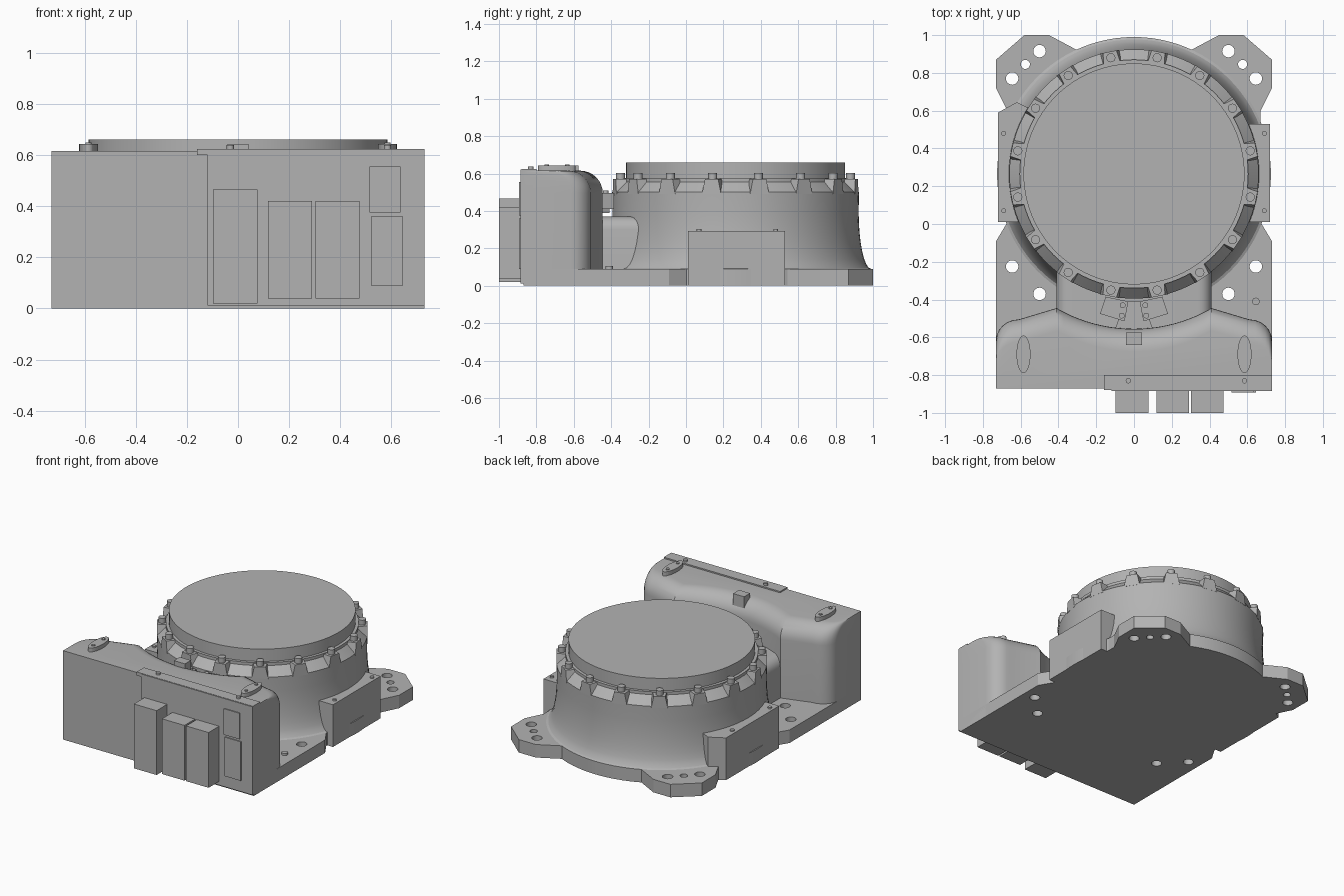
import bpy
import bmesh
from math import pi, sin, cos, radians
from mathutils import Matrix, Vector

if "Cube" in bpy.data.objects:
    bpy.data.objects.remove(bpy.data.objects["Cube"])

grey = bpy.data.materials.new("machine_grey")
grey.use_nodes = True
grey.diffuse_color = (0.45, 0.45, 0.45, 1)
grey.node_tree.nodes["Principled BSDF"].inputs["Base Color"].default_value = (0.45, 0.45, 0.45, 1)

CY = 0.265  # centre of the drum along y


def finish(name, bm, smooth=None):
    bmesh.ops.recalc_face_normals(bm, faces=bm.faces)
    mesh = bpy.data.meshes.new(name)
    bm.to_mesh(mesh)
    bm.free()
    ob = bpy.data.objects.new(name, mesh)
    bpy.context.collection.objects.link(ob)
    mesh.materials.append(grey)
    bpy.ops.object.select_all(action='DESELECT')
    bpy.context.view_layer.objects.active = ob
    ob.select_set(True)
    if smooth:
        bpy.ops.object.shade_smooth_by_angle(angle=radians(smooth))
    return ob


def loft(name, rings, smooth=None, cap=True):
    """Skin a stack of equal-length point rings."""
    bm = bmesh.new()
    rows = [[bm.verts.new(p) for p in ring] for ring in rings]
    n = len(rows[0])
    for a, b in zip(rows, rows[1:]):
        for i in range(n):
            j = (i + 1) % n
            bm.faces.new((a[i], a[j], b[j], b[i]))
    if cap:
        bm.faces.new(rows[0])
        bm.faces.new(rows[-1])
    return finish(name, bm, smooth)


def prism(name, outline, z0, z1):
    return loft(name, [[(x, y, z) for x, y in outline] for z in (z0, z1)])


def box(name, x0, x1, y0, y1, z0, z1):
    return prism(name, [(x0, y0), (x1, y0), (x1, y1), (x0, y1)], z0, z1)


def pins(name, spots, r, z0, z1, sides=16):
    bm = bmesh.new()
    for x, y in spots:
        bmesh.ops.create_cone(bm, cap_ends=True, segments=sides, radius1=r, radius2=r, depth=z1 - z0,
                              matrix=Matrix.Translation((x, y, (z0 + z1) / 2)))
    return finish(name, bm, 40)


def circle(r, z, n=96):
    return [(r * cos(2 * pi * i / n), CY + r * sin(2 * pi * i / n), z) for i in range(n)]


def mirrored(points):
    """Close a right-hand outline with its reflection across x = 0."""
    return points + [(-x, y) for x, y in reversed(points)]


# Base plate with mounting ears and through holes
plate = prism("base_plate", mirrored([
    (0.73, -0.87), (0.73, -0.09), (0.67, 0.01), (0.67, 0.6), (0.73, 0.72),
    (0.73, 0.87), (0.58, 1.0), (0.45, 1.0), (0.3, 0.92)]), 0, 0.09)
big = [(s * x, y) for s in (-1, 1) for x, y in ((0.5, -0.37), (0.645, -0.225), (0.5, 0.915), (0.645, 0.77))]
small = [(s * 0.575, 0.845) for s in (-1, 1)]
for spots, r in ((big, 0.033), (small, 0.024)):
    cutter = pins("hole_cutter", spots, r, -0.1, 0.2, 24)
    cutter.hide_render = True
    bpy.context.view_layer.objects.active = plate
    mod = plate.modifiers.new("holes", 'BOOLEAN')
    mod.operation = 'DIFFERENCE'
    mod.solver = 'EXACT'
    mod.object = cutter
    bpy.ops.object.modifier_apply(modifier=mod.name)
    bpy.data.objects.remove(cutter)
pins("plate_bolt", [(0.645, -0.41)], 0.02, 0.08, 0.105)

# Drum: flared foot, straight wall, sloped shoulder, top disc
flare = [(0.725 - 0.067 * sin(t * pi / 16), 0.09 + 0.31 * (1 - cos(t * pi / 16))) for t in range(9)]
profile = [(0.725, 0.0)] + flare + [(0.66, 0.5), (0.605, 0.555), (0.605, 0.575), (0.585, 0.575), (0.585, 0.66)]
loft("drum", [circle(r, z) for r, z in profile], 25)

# Sixteen bolt lugs around the shoulder
bm = bmesh.new()
bolts = []
for k in range(16):
    a = (k + 0.5) * pi / 8
    out, side = Vector((cos(a), sin(a), 0)), Vector((-sin(a), cos(a), 0))
    centre = Vector((0, CY, 0))
    rings = []
    for z, w in ((0.49, 0.052), (0.57, 0.036)):
        rings.append([bm.verts.new(centre + out * r + side * s * w * f + Vector((0, 0, z)))
                      for r, s, f in ((0.58, -1, 1.3), (0.66, -1, 1), (0.66, 1, 1), (0.58, 1, 1.3))])
    lo, hi = rings
    bm.faces.new(hi)
    bm.faces.new(lo)
    for i in range(4):
        j = (i + 1) % 4
        bm.faces.new((lo[i], lo[j], hi[j], hi[i]))
    bolts.append((0.627 * cos(a), CY + 0.627 * sin(a)))
finish("bolt_lugs", bm)
pins("ring_bolts", bolts, 0.024, 0.56, 0.604)

# Side blocks and their screws
prism("left_block", [(0.58, 0.01), (0.72, 0.01), (0.72, 0.53), (0.58, 0.53)], 0, 0.292)
prism("right_block", [(-0.55, 0.01), (-0.72, 0.01), (-0.72, 0.59), (-0.62, 0.645), (-0.55, 0.61)], 0, 0.292)
pins("block_screws", [(s * 0.69, y) for s in (-1, 1) for y in (0.07, 0.48)], 0.013, 0.28, 0.302)

# Cabinet: rear wall hollowed around the drum, rear top edge rounded
corner = [(0.61 + 0.12 * cos(t * pi / 12), -0.615 + 0.11 * sin(t * pi / 12)) for t in range(7)]
scoop = [(0.82 * sin(a), CY - 0.82 * cos(a)) for a in [radians(30 - 3 * i) for i in range(10)]]
half = corner + scoop
rear = half + [(0, CY - 0.82)] + [(-x, y) for x, y in reversed(half)]


def cabinet_ring(z, shift):
    return [(0.73, -0.87, z)] + [(x, y - shift, z) for x, y in rear] + [(-0.73, -0.87, z)]


R = 0.12
layers = [(0, 0)] + [(0.615 - R + R * sin(t * pi / 16), R * (1 - cos(t * pi / 16))) for t in range(9)]
loft("cabinet", [cabinet_ring(z, d) for z, d in layers], 35)

# Neck joining cabinet and drum
arch = [(0.34 + 0.07 * cos(t * pi / 12), 0.3 + 0.07 * sin(t * pi / 12)) for t in range(7)]
section = mirrored([(0.41, 0.0)] + arch)
loft("neck", [[(x, y, z) for x, z in section] for y in (-0.6, -0.1)], 35)

# Front panel, cover strip and thin access plates
box("front_panel", -0.12, 0.73, -0.885, -0.868, 0.012, 0.622)
box("cover_strip", -0.16, 0.73, -0.88, -0.8, 0.6, 0.624)
pins("cover_screws", [(-0.03, -0.83), (0.585, -0.83)], 0.014, 0.61, 0.638)
box("upper_access_plate", 0.515, 0.635, -0.892, -0.884, 0.375, 0.555)
box("lower_access_plate", 0.52, 0.645, -0.892, -0.884, 0.09, 0.36)

# Connector housings
for name, x0, x1, z0, z1 in (("tall_connector", -0.097, 0.077, 0.02, 0.465),
                             ("middle_connector", 0.118, 0.29, 0.038, 0.42),
                             ("end_connector", 0.303, 0.475, 0.038, 0.42)):
    box(name, x0, x1, -1.0, -0.87, z0, z1)

# Oval lifting tags on the cabinet
for side, s in (("left", 1), ("right", -1)):
    oval = [(s * 0.585 + 0.037 * cos(t * pi / 16), -0.69 + 0.1 * sin(t * pi / 16)) for t in range(32)]
    prism(side + "_tag", oval, 0.6, 0.642)
    pins(side + "_tag_screws", [(s * 0.585, y) for y in (-0.635, -0.745)], 0.012, 0.64, 0.648)

# End stop pads, bracket and clip between cabinet and drum
for side, s in (("left", 1), ("right", -1)):
    prism(side + "_stop_pad", [(s * x, y) for x, y in ((0.03, -0.41), (0.15, -0.385), (0.18, -0.475), (0.05, -0.515))],
          0.41, 0.495)
    pins(side + "_stop_screws", [(s * 0.06, -0.43), (s * 0.065, -0.485)], 0.015, 0.48, 0.508)
prism("stop_bracket", [(-0.105, -0.57), (0.105, -0.57), (0.08, -0.5), (0.03, -0.41), (-0.03, -0.41), (-0.08, -0.5)],
      0.39, 0.47)
box("rear_clip", -0.042, 0.042, -0.64, -0.575, 0.47, 0.642)
